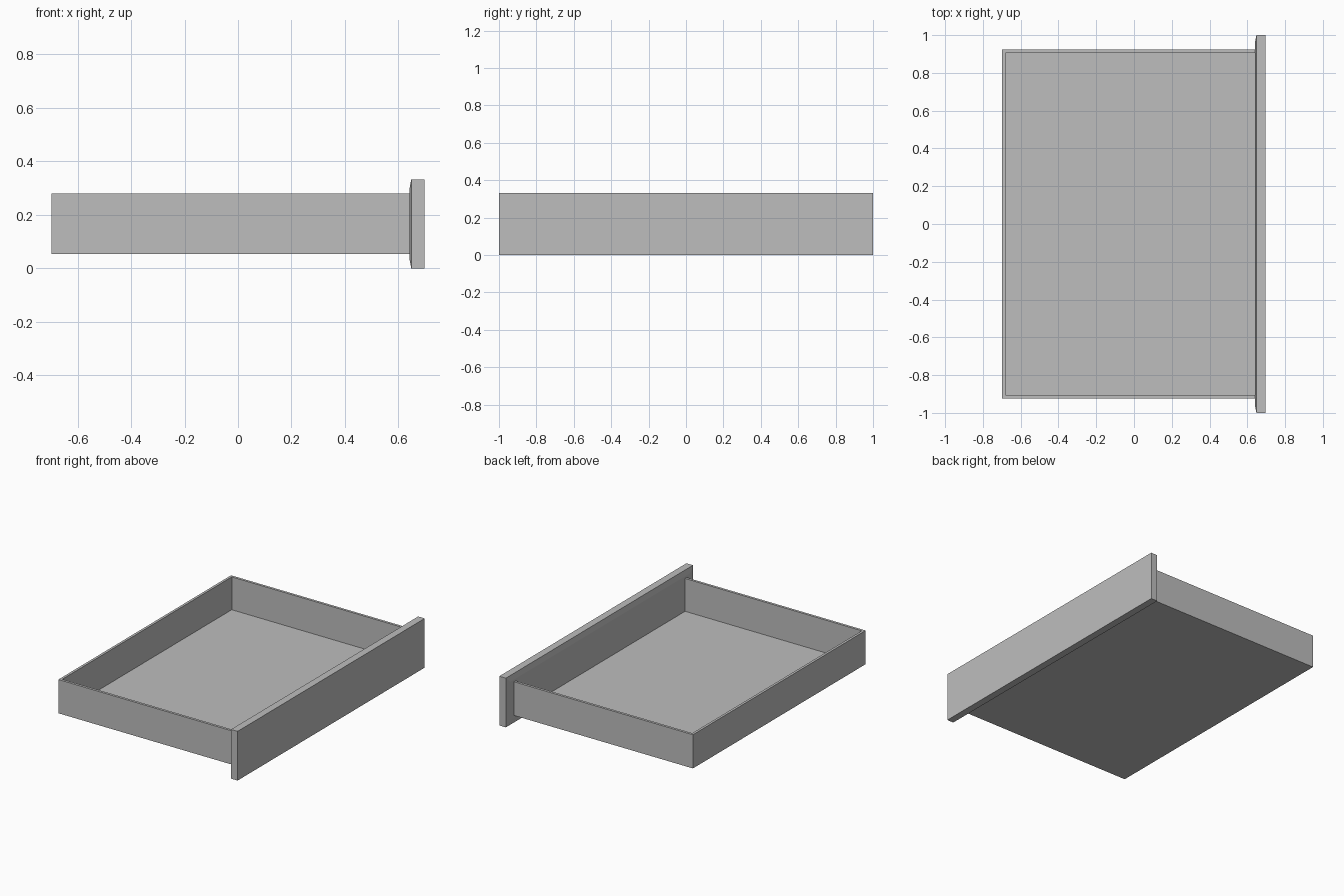
import bpy, bmesh

cube = bpy.data.objects.get("Cube")
if cube:
    bpy.data.objects.remove(cube, do_unlink=True)

grey = bpy.data.materials.new("light_grey")
grey.use_nodes = True
colour = (0.515, 0.515, 0.515, 1)
grey.diffuse_color = colour
grey.node_tree.nodes["Principled BSDF"].inputs["Base Color"].default_value = colour


def box(name, low, high, shape=None):
    """Box between two corners, with an optional bmesh edit."""
    bm = bmesh.new()
    bmesh.ops.create_cube(bm, size=1)
    for v in bm.verts:
        for i in range(3):
            v.co[i] = low[i] if v.co[i] < 0 else high[i]
    if shape:
        shape(bm)
    mesh = bpy.data.meshes.new(name)
    bm.to_mesh(mesh)
    bm.free()
    mesh.materials.append(grey)
    obj = bpy.data.objects.new(name, mesh)
    bpy.context.collection.objects.link(obj)
    return obj


BACK, FRONT, PANEL_X = -0.698, 0.697, 0.648
HALF, WALL = 0.923, 0.017
BASE, RIM = 0.053, 0.281
FLOOR = 0.006


def raised_back(bm):
    """Slightly raise the middle of the panel's inner face."""
    bm.normal_update()
    face = min(bm.faces, key=lambda f: f.normal.x)
    bmesh.ops.inset_individual(bm, faces=[face], thickness=0.052)
    for v in face.verts:
        v.co.x -= 0.007


# Drawer front, wider and taller than the tray
box("front_panel", (PANEL_X, -1, 0), (FRONT, 1, 0.333), raised_back)

# Tray floor and back wall
box("tray_floor", (BACK, -HALF, BASE), (PANEL_X, HALF, BASE + FLOOR))
box("back_wall", (BACK, -HALF, BASE), (BACK + WALL, HALF, RIM))

# Side walls between the back wall and the panel
for side, inner, outer in (("right", -HALF, WALL - HALF), ("left", HALF - WALL, HALF)):
    box(side + "_wall", (BACK + WALL, inner, BASE), (PANEL_X, outer, RIM))
